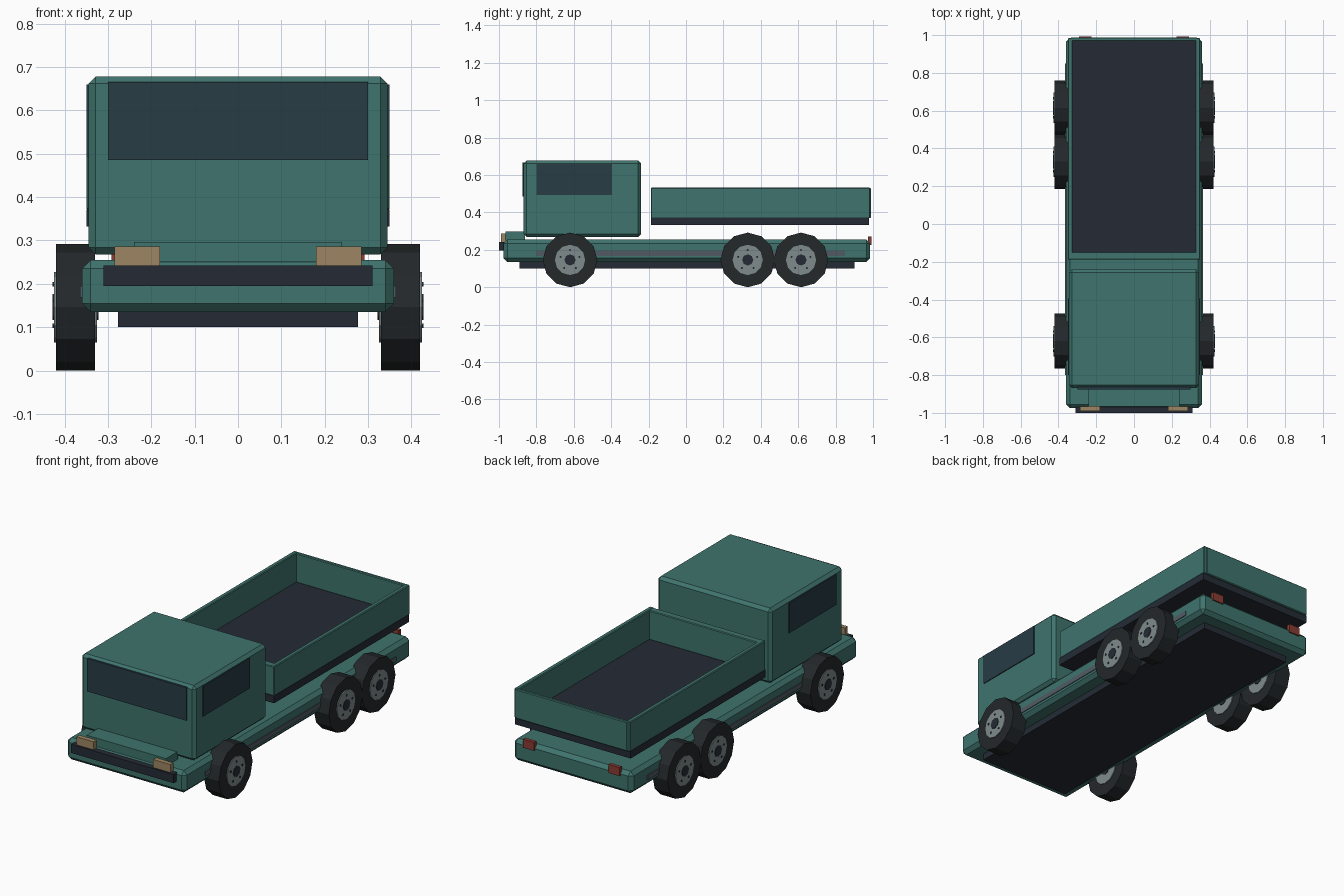
import bpy, bmesh, math
from mathutils import Matrix, Vector

if "Cube" in bpy.data.objects:
    bpy.data.objects.remove(bpy.data.objects["Cube"])


def material(name, r, g, b):
    m = bpy.data.materials.new(name)
    m.diffuse_color = (r, g, b, 1)
    m.use_nodes = True
    m.node_tree.nodes["Principled BSDF"].inputs["Base Color"].default_value = m.diffuse_color
    return m


TEAL = material("teal_paint", 0.05, 0.174, 0.153)
DARK = material("dark_trim", 0.018, 0.024, 0.036)
GLASS = material("dark_glass", 0.02, 0.045, 0.06)
TAN = material("headlight_tan", 0.34, 0.24, 0.125)
RED = material("tail_red", 0.25, 0.045, 0.033)
RUBBER = material("rubber", 0.017, 0.021, 0.023)
STEEL = material("hub_steel", 0.21, 0.26, 0.26)
STRIP = material("strip_grey", 0.08, 0.105, 0.125)


def finish(name, bm, mat):
    me = bpy.data.meshes.new(name)
    bm.to_mesh(me)
    bm.free()
    me.materials.append(mat)
    ob = bpy.data.objects.new(name, me)
    bpy.context.collection.objects.link(ob)
    return ob


def box(name, x, y, z, mat, bevel=0.0):
    """Box from (min, max) ranges, with an optional one-segment chamfer."""
    lo, hi = Vector((x[0], y[0], z[0])), Vector((x[1], y[1], z[1]))
    bm = bmesh.new()
    bmesh.ops.create_cube(bm, size=1, matrix=Matrix.Translation((lo + hi) / 2)
                          @ Matrix.Diagonal((*(hi - lo), 1)))
    ob = finish(name, bm, mat)
    if bevel:
        mod = ob.modifiers.new("chamfer", 'BEVEL')
        mod.width, mod.segments = bevel, 1
    return ob


def pair(name, x, y, z, mat, bevel=0.0):
    """The same box on both sides of x = 0."""
    box(name + "_right", x, y, z, mat, bevel)
    box(name + "_left", (-x[1], -x[0]), y, z, mat, bevel)


def disc(name, x, y, z, radius, width, sides, mat, bevel=0.0):
    """Cylinder whose axis runs along x."""
    bm = bmesh.new()
    bmesh.ops.create_cone(bm, cap_ends=True, segments=sides, radius1=radius,
                          radius2=radius, depth=width,
                          matrix=Matrix.Translation((x, y, z))
                          @ Matrix.Rotation(math.pi / 2, 4, 'Y'))
    ob = finish(name, bm, mat)
    if bevel:
        mod = ob.modifiers.new("chamfer", 'BEVEL')
        mod.width, mod.segments = bevel, 1
    return ob


# Chassis
box("chassis", (-0.36, 0.36), (-0.975, 0.985), (0.135, 0.255), TEAL, 0.02)
box("underbody", (-0.277, 0.277), (-0.89, 0.90), (0.10, 0.14), DARK)
box("front_bumper", (-0.31, 0.31), (-1.0, -0.965), (0.195, 0.242), DARK)
box("front_step", (-0.24, 0.24), (-0.965, -0.86), (0.25, 0.297), TEAL)
pair("side_strip", (0.352, 0.364), (-0.80, 0.85), (0.168, 0.195), STRIP)

# Lights
pair("headlight", (0.18, 0.285), (-0.99, -0.965), (0.242, 0.286), TAN)
pair("tail_light", (0.225, 0.292), (0.972, 0.992), (0.225, 0.272), RED)

# Cab and windows
box("cab", (-0.345, 0.345), (-0.868, -0.24), (0.268, 0.678), TEAL, 0.016)
box("windshield", (-0.30, 0.30), (-0.875, -0.86), (0.486, 0.666), GLASS)
pair("side_window", (0.335, 0.35), (-0.80, -0.395), (0.494, 0.66), GLASS)

# Open cargo bed
box("bed_floor", (-0.35, 0.35), (-0.188, 0.978), (0.332, 0.372), DARK)
pair("bed_side_wall", (0.325, 0.35), (-0.188, 0.985), (0.37, 0.533), TEAL, 0.004)
box("bed_front_wall", (-0.335, 0.335), (-0.188, -0.148), (0.37, 0.531), TEAL, 0.004)
box("bed_tailgate", (-0.335, 0.335), (0.968, 0.988), (0.37, 0.531), TEAL, 0.004)

# Wheels: three axles, both sides
R = 0.146
for axle, y in (("front", -0.62), ("middle", 0.33), ("rear", 0.615)):
    for side, s in (("right", 1), ("left", -1)):
        tag = f"{axle}_{side}"
        disc("tire_" + tag, s * 0.375, y, R, R, 0.09, 12, RUBBER)
        disc("rim_" + tag, s * 0.375, y, R, 0.081, 0.1, 12, STEEL)
        disc("hub_" + tag, s * 0.375, y, R, 0.03, 0.106, 8, DARK)
        for i in range(5):
            a = math.tau * i / 5 + math.pi / 2
            disc(f"lug_{tag}_{i}", s * 0.424, y + 0.053 * math.cos(a),
                 R + 0.053 * math.sin(a), 0.006, 0.008, 6, DARK)
